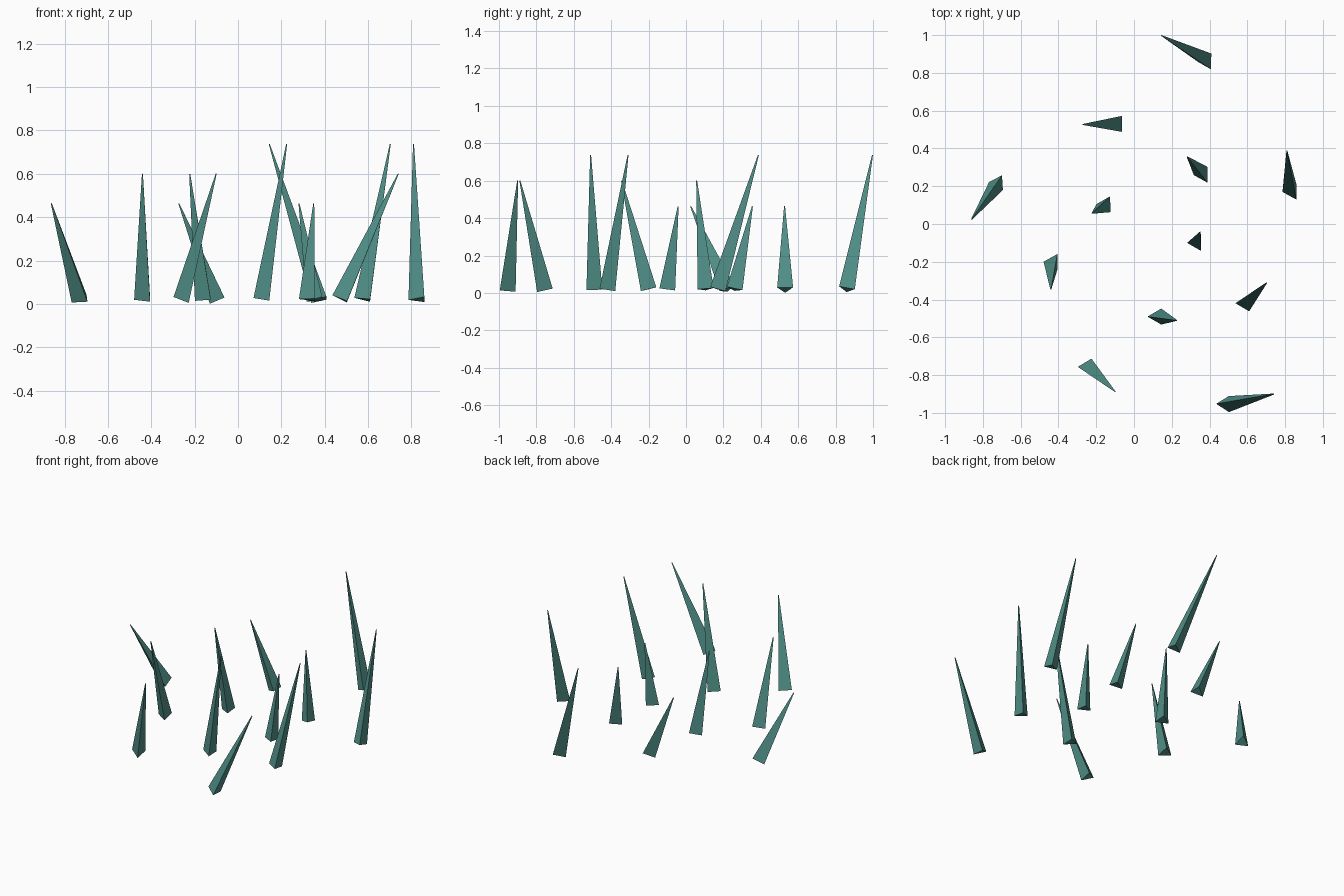
import bpy, bmesh
from mathutils import Vector, Matrix
from math import pi

if "Cube" in bpy.data.objects:
    bpy.data.objects.remove(bpy.data.objects["Cube"])

RADIUS, TIP_RADIUS, BASE_Z = 0.049, 0.003, 0.02
SHORT, MEDIUM, TALL = 0.463, 0.60, 0.737

teal = bpy.data.materials.new("grass_teal")
teal.diffuse_color = (0.08, 0.27, 0.24, 1)
teal.use_nodes = True
teal.node_tree.nodes["Principled BSDF"].inputs["Base Color"].default_value = teal.diffuse_color

# Each blade: root x, root y, tip x, tip y, tip height
blades = [
    (0.385, 0.86, 0.145, 0.997, TALL),
    (-0.085, 0.53, -0.272, 0.527, SHORT),
    (0.365, 0.26, 0.282, 0.355, SHORT),
    (0.835, 0.17, 0.81, 0.387, TALL),
    (-0.72, 0.22, -0.86, 0.025, SHORT),
    (-0.15, 0.105, -0.222, 0.057, MEDIUM),
    (0.33, -0.10, 0.35, -0.042, SHORT),
    (-0.43, -0.20, -0.44, -0.345, MEDIUM),
    (0.585, -0.42, 0.703, -0.31, TALL),
    (0.12, -0.49, 0.225, -0.51, TALL),
    (-0.25, -0.755, -0.10, -0.888, MEDIUM),
    (0.48, -0.953, 0.74, -0.90, MEDIUM),
]


def make_blade(name, root, tip):
    """Three-sided spike from root to tip, one edge facing -x."""
    axis = tip - root
    bm = bmesh.new()
    bmesh.ops.create_cone(bm, cap_ends=True, segments=3, radius1=RADIUS,
                          radius2=TIP_RADIUS, depth=axis.length)
    # Turn the first corner to -x whichever way the primitive starts
    first = min(bm.verts, key=lambda v: v.co.z).co
    turn = pi - Vector((1, 0)).angle_signed(first.xy) * -1
    tilt = Vector((0, 0, 1)).rotation_difference(axis).to_matrix().to_4x4()
    bm.transform(Matrix.Translation((root + tip) / 2) @ tilt
                 @ Matrix.Rotation(turn, 4, 'Z'))
    mesh = bpy.data.meshes.new(name)
    bm.to_mesh(mesh)
    bm.free()
    mesh.materials.append(teal)
    bpy.context.collection.objects.link(bpy.data.objects.new(name, mesh))


# Scattered tuft of leaning grass blades
for i, (x, y, tx, ty, h) in enumerate(blades, 1):
    make_blade(f"grass_blade_{i:02d}", Vector((x, y, BASE_Z)), Vector((tx, ty, h)))
